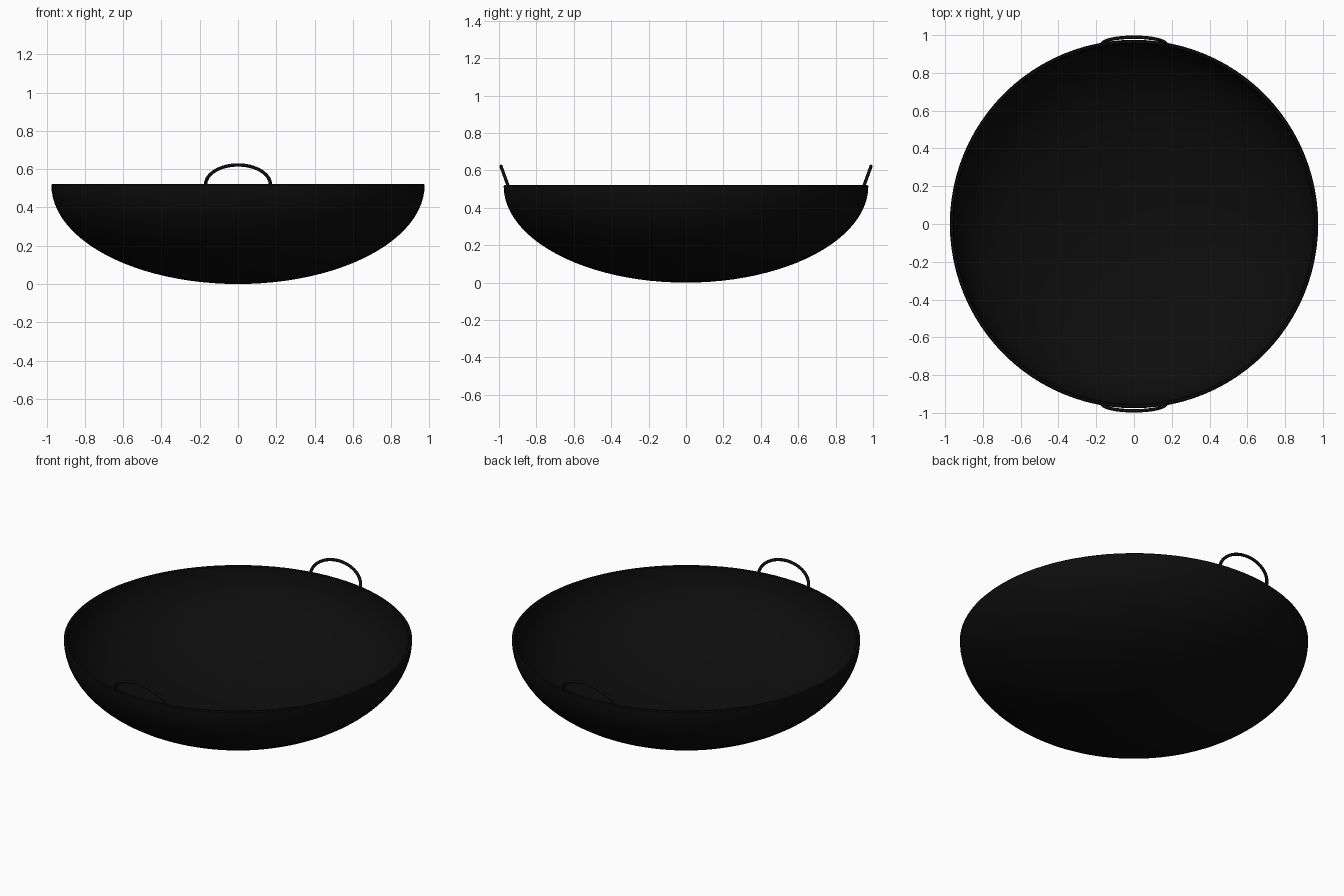
import bpy
import math

cube = bpy.data.objects.get("Cube")
if cube:
    bpy.data.objects.remove(cube, do_unlink=True)

RADIUS, HEIGHT, WALL = 0.975, 0.522, 0.02
SEGMENTS, RINGS = 96, 24

iron = bpy.data.materials.new("black iron")
iron.use_nodes = True
iron.diffuse_color = (0.004, 0.004, 0.004, 1)
iron.node_tree.nodes["Principled BSDF"].inputs["Base Color"].default_value = iron.diffuse_color


def smooth(obj):
    bpy.ops.object.select_all(action="DESELECT")
    obj.select_set(True)
    bpy.context.view_layer.objects.active = obj
    bpy.ops.object.shade_smooth_by_angle(angle=math.radians(40))


def add_mesh(name, verts, faces):
    mesh = bpy.data.meshes.new(name)
    mesh.from_pydata(verts, [], faces)
    mesh.materials.append(iron)
    obj = bpy.data.objects.new(name, mesh)
    bpy.context.collection.objects.link(obj)
    smooth(obj)
    return obj


def arc(radius, depth, top):
    """Quarter ellipse from near the bottom centre up to the rim."""
    angles = [math.pi / 2 * i / RINGS for i in range(1, RINGS + 1)]
    return [(radius * math.sin(a), top - depth * math.cos(a)) for a in angles]


# Bowl: outer shell, softened rim, then the inner shell back to the centre
bevel = 0.005
outer = arc(RADIUS, HEIGHT - bevel, HEIGHT - bevel)
inner = arc(RADIUS - WALL, HEIGHT - bevel - WALL, HEIGHT - bevel)
rim = [(RADIUS - bevel, HEIGHT), (RADIUS - WALL + bevel, HEIGHT)]
profile = outer + rim + inner[::-1]

verts = [(r * math.cos(t), r * math.sin(t), z)
         for r, z in profile
         for t in (2 * math.pi * s / SEGMENTS for s in range(SEGMENTS))]
faces = []
for ring in range(len(profile) - 1):
    for s in range(SEGMENTS):
        a, b = ring * SEGMENTS + s, ring * SEGMENTS + (s + 1) % SEGMENTS
        faces.append((a, b, b + SEGMENTS, a + SEGMENTS))
bottom, floor = len(verts), len(verts) + 1
verts += [(0, 0, 0), (0, 0, WALL)]
last = (len(profile) - 1) * SEGMENTS
for s in range(SEGMENTS):
    n = (s + 1) % SEGMENTS
    faces += [(bottom, n, s), (floor, last + s, last + n)]
add_mesh("bowl", verts, faces)


# Handles: round wire loops leaning outwards from the rim
def add_handle(name, side):
    steps, sides, wire = 40, 10, 0.009
    width, rise, lean = 0.17, 0.105, 0.038
    tilt = math.atan2(lean, rise)
    length = math.hypot(lean, rise)
    verts, faces = [], []
    for i in range(steps + 1):
        a = -0.1 + (math.pi + 0.2) * i / steps
        normal = (length * math.cos(a), width * math.sin(a))
        size = math.hypot(*normal)
        for k in range(sides):
            b = 2 * math.pi * k / sides
            off = wire * math.cos(b) / size
            x = width * math.cos(a) + off * normal[0]
            up = length * math.sin(a) + off * normal[1]
            out = wire * math.sin(b)
            y = 0.951 + up * math.sin(tilt) + out * math.cos(tilt)
            z = HEIGHT - 0.005 + up * math.cos(tilt) - out * math.sin(tilt)
            # Half-turn about z places the opposite handle
            verts.append((-side * x, side * y, z))
    for i in range(steps):
        for k in range(sides):
            p, q = i * sides + k, i * sides + (k + 1) % sides
            faces.append((p, p + sides, q + sides, q))
    faces += [tuple(range(sides)), tuple(range(len(verts) - 1, len(verts) - sides - 1, -1))]
    add_mesh(name, verts, faces)


add_handle("front_handle", -1)
add_handle("back_handle", 1)
